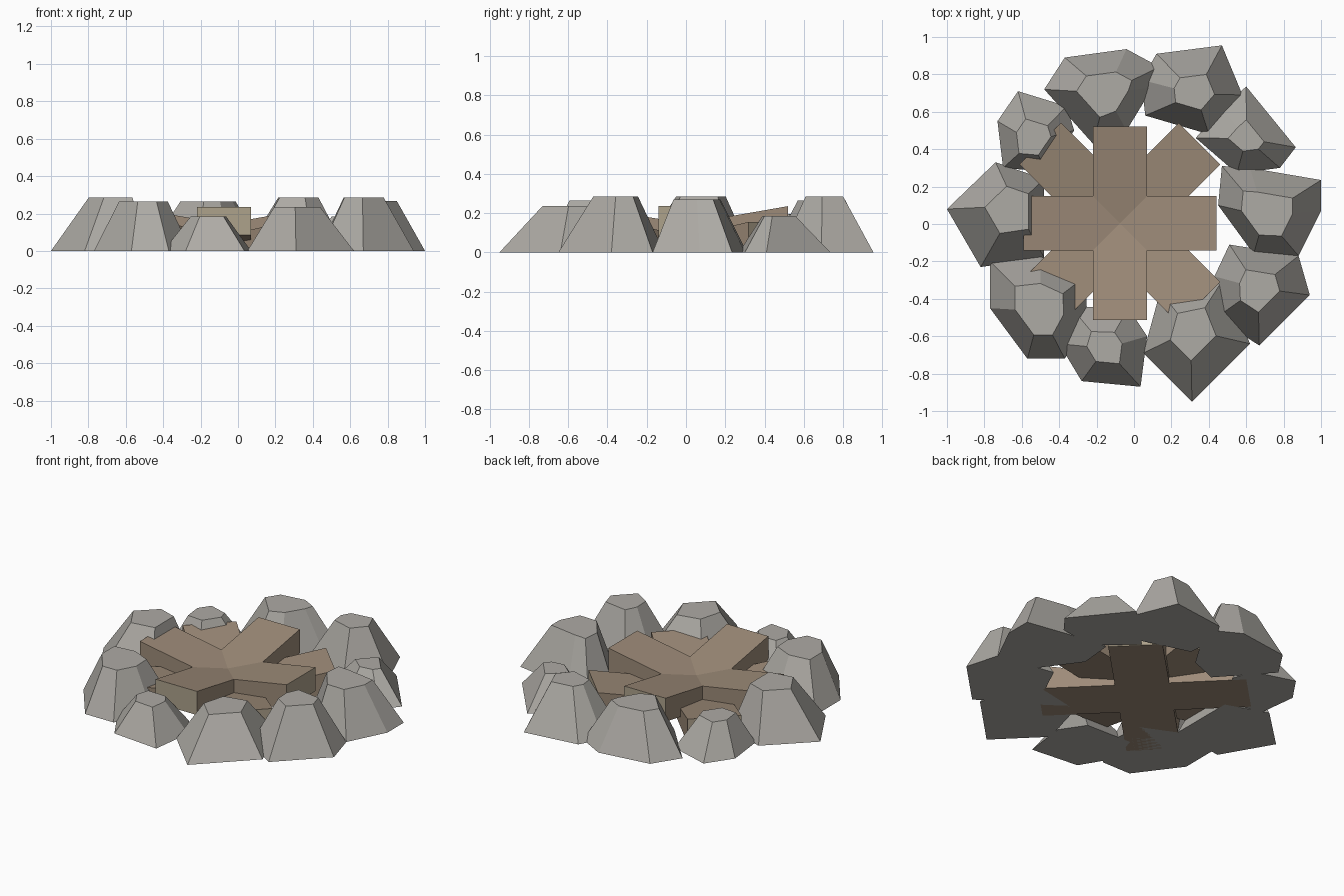
import bpy, bmesh, math
from mathutils import Vector, Matrix

if "Cube" in bpy.data.objects:
    bpy.data.objects.remove(bpy.data.objects["Cube"])


def material(name, rgb):
    m = bpy.data.materials.new(name)
    m.diffuse_color = (*rgb, 1)
    m.use_nodes = True
    m.node_tree.nodes["Principled BSDF"].inputs["Base Color"].default_value = m.diffuse_color
    return m


wood = material("wood", (0.34, 0.26, 0.19))
cut_wood = material("cut_wood", (0.42, 0.36, 0.26))
stone_mat = material("stone", (0.42, 0.405, 0.375))


def loft(name, low, high, mats):
    """Closed solid between two matching rings of points."""
    n = len(low)
    faces = [list(range(n))[::-1], list(range(n, 2 * n))]
    faces += [[i, (i + 1) % n, n + (i + 1) % n, n + i] for i in range(n)]
    me = bpy.data.meshes.new(name)
    me.from_pydata([tuple(v) for v in low + high], [], faces)
    for m in mats:
        me.materials.append(m)
    if len(mats) > 1:
        me.polygons[3].material_index = 1   # outer end of a log
    bm = bmesh.new()
    bm.from_mesh(me)
    bmesh.ops.recalc_face_normals(bm, faces=bm.faces[:])
    bm.to_mesh(me)
    bm.free()
    bpy.context.collection.objects.link(bpy.data.objects.new(name, me))


def stone(name, height, base, top_centre, scale):
    """Irregular rock: ground outline tapering to a smaller flat top."""
    low = [Vector((x, y, 0)) for x, y in base]
    mean = sum(low, Vector()) / len(low)
    tc = Vector((*top_centre, height))
    loft(name, low, [tc + (v - mean) * scale for v in low], [stone_mat])


# Ring of stones
stone("stone_left", 0.285, [(-1, .08), (-.74, .33), (-.48, .24), (-.48, -.18), (-.82, -.23)],
      (-.665, .075), .45)
stone("stone_back_left", 0.195, [(-.73, .55), (-.62, .71), (-.36, .63), (-.32, .5), (-.47, .28), (-.7, .3)],
      (-.54, .465), .45)
stone("stone_back", 0.265, [(-.48, .72), (-.37, .89), (-.04, .935), (.135, .84), (.1, .73),
                            (-.04, .5), (-.22, .43)], (-.14, .71), .48)
stone("stone_back_right", 0.285, [(.12, .91), (.47, .955), (.58, .69), (.4, .48), (.06, .58), (.04, .77)],
      (.31, .71), .4)
stone("stone_right_back", 0.185, [(.6, .735), (.865, .41), (.78, .3), (.55, .27), (.33, .46), (.47, .62)],
      (.6, .46), .36)
stone("stone_right", 0.268, [(.47, .31), (.62, .3), (1, .235), (1, .07), (.88, -.17),
                             (.64, -.16), (.45, .1)], (.71, .07), .5)
stone("stone_right_front", 0.285, [(.51, -.11), (.88, -.17), (.94, -.38), (.67, -.65), (.44, -.5), (.43, -.28)],
      (.655, -.345), .42)
stone("stone_front_right", 0.235, [(.31, -.95), (.62, -.64), (.48, -.29), (.14, -.36), (.05, -.69)],
      (.31, -.575), .43)
stone("stone_front", 0.185, [(-.28, -.84), (.035, -.87), (.07, -.6), (-.03, -.45), (-.34, -.44), (-.4, -.64)],
      (-.155, -.655), .4)
stone("stone_front_left", 0.265, [(-.77, -.2), (-.77, -.45), (-.57, -.72), (-.37, -.72), (-.25, -.5),
                                  (-.26, -.28), (-.5, -.17)], (-.5, -.45), .5)


def log(name, angle, length, half, end_bottom, top, end_top):
    """Squared log rising outward from the middle of the fire pit."""
    m = Matrix.Translation((-.075, .004, 0)) @ Matrix.Rotation(angle, 4, 'Z')
    side = [(0, 0), (length, end_bottom), (length, end_top), (0, top)]
    rings = [[m @ Vector((r, w, z)) for r, z in side] for w in (half, -half)]
    loft(name, rings[0], rings[1], [wood, cut_wood])


# Crossed logs: four upper, four lower ones lying on the ground diagonally
for i in range(4):
    log(f"upper_log_{i + 1}", i * math.pi / 2, .516, .145, .085, .145, .235)
    log(f"lower_log_{i + 1}", (i + .5) * math.pi / 2, .602, .157, 0, .05, .155)
